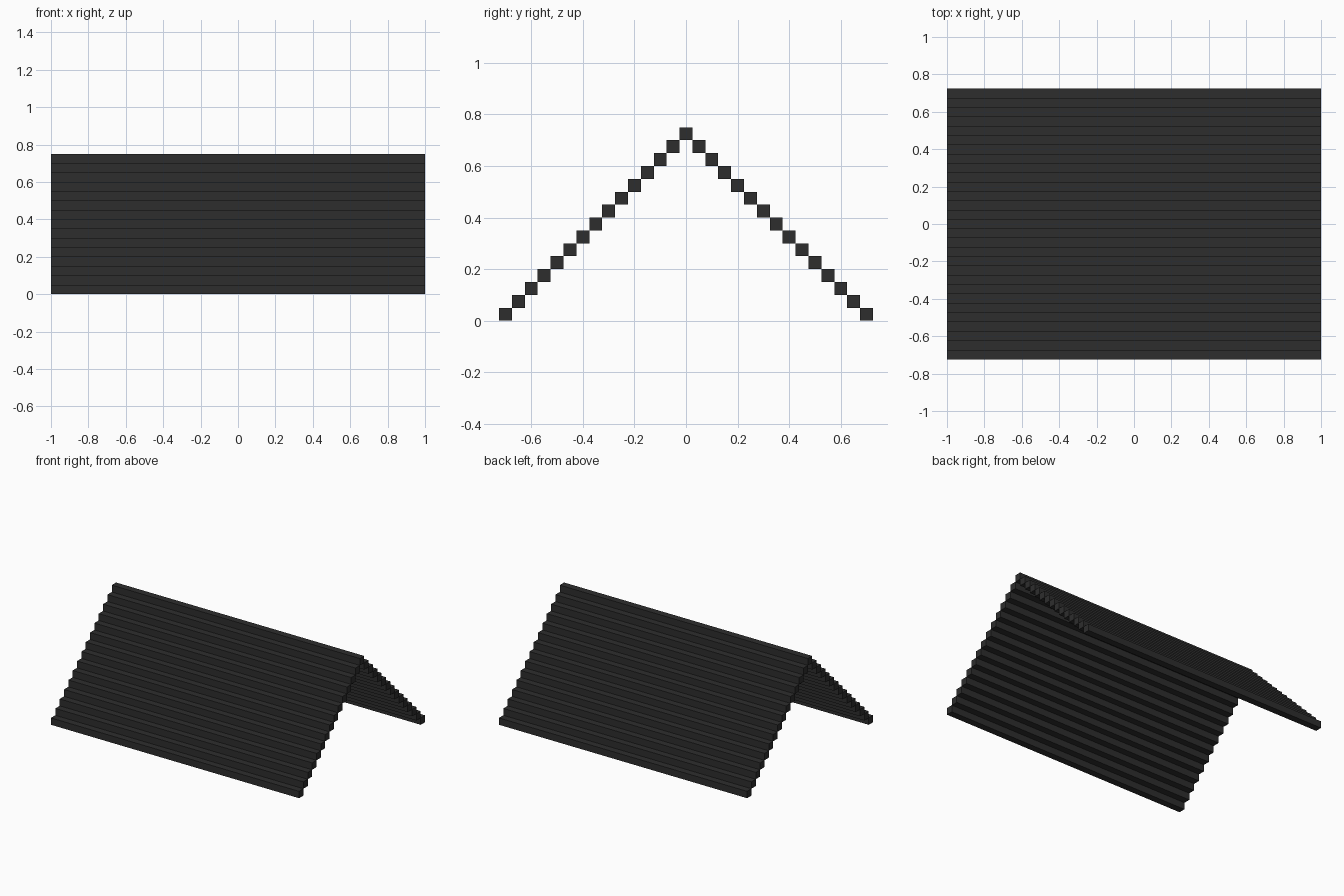
import bpy

cube = bpy.data.objects.get("Cube")
if cube:
    bpy.data.objects.remove(cube, do_unlink=True)

STEP = 0.05      # square section of each beam
LEVELS = 15      # courses from eave to ridge
LENGTH = 2.0

# Dark slate material
slate = bpy.data.materials.new("dark_slate")
slate.use_nodes = True
colour = (0.027, 0.027, 0.027, 1.0)
slate.diffuse_color = colour
bsdf = next(n for n in slate.node_tree.nodes if n.type == 'BSDF_PRINCIPLED')
bsdf.inputs["Base Color"].default_value = colour
bsdf.inputs["Roughness"].default_value = 0.9


def beam(name, y, z):
    """Full-length square beam centred at (0, y, z)."""
    bpy.ops.mesh.primitive_cube_add(size=1, location=(0, y, z))
    ob = bpy.context.object
    ob.name = name
    ob.scale = (LENGTH, STEP, STEP)
    bpy.ops.object.transform_apply(location=False, rotation=False, scale=True)
    ob.data.materials.append(slate)


# Stepped courses on both slopes, meeting edge to edge
for level in range(LEVELS - 1):
    y = (LEVELS - 1 - level) * STEP
    z = (level + 0.5) * STEP
    beam(f"front_roof_course_{level + 1}", -y, z)
    beam(f"back_roof_course_{level + 1}", y, z)

# Ridge beam
beam("ridge_beam", 0, (LEVELS - 0.5) * STEP)
